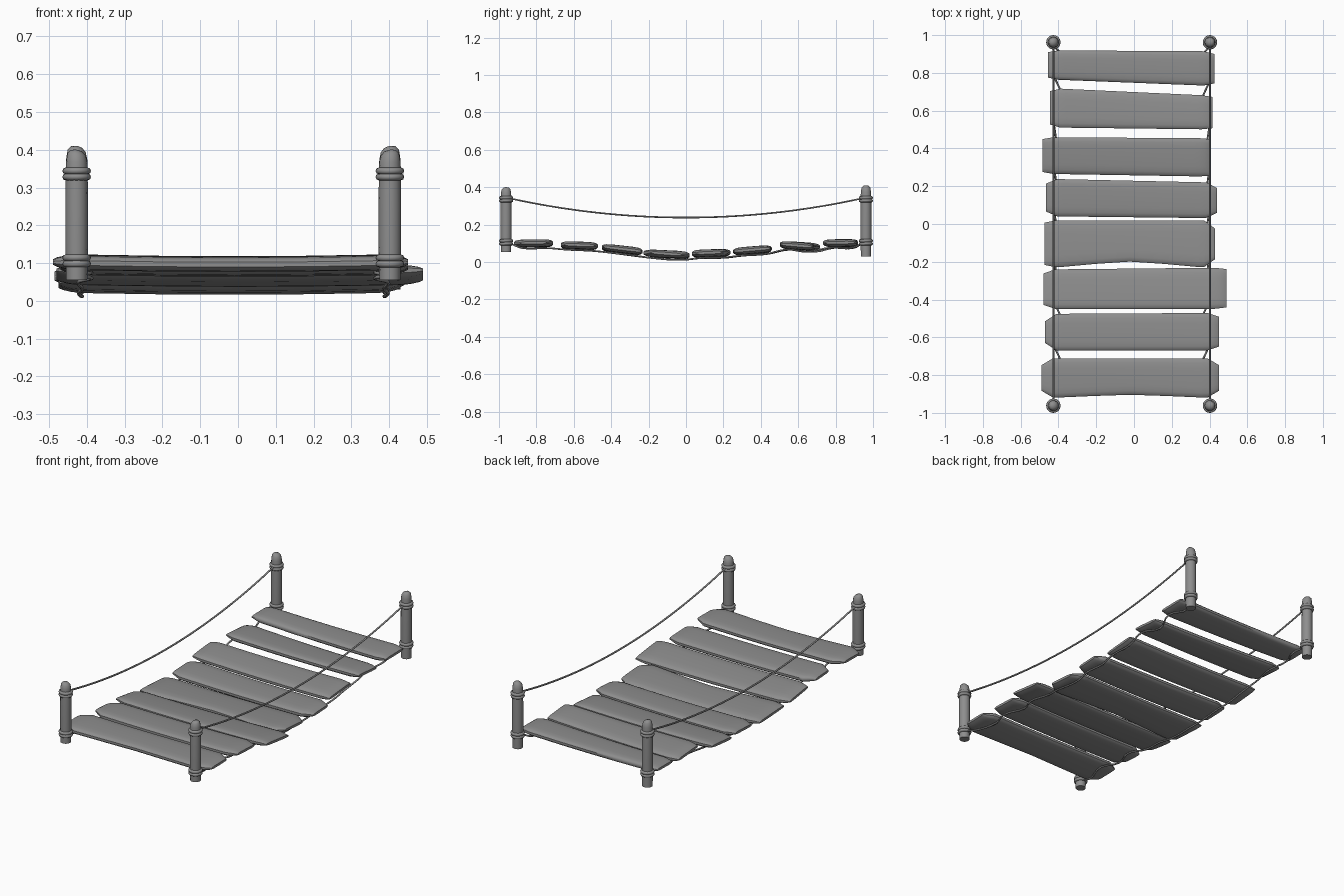
import bpy, bmesh
from math import cos, sin, pi, copysign

if "Cube" in bpy.data.objects:
    bpy.data.objects.remove(bpy.data.objects["Cube"], do_unlink=True)

grey = bpy.data.materials.new("weathered_grey")
grey.use_nodes = True
COLOUR = (0.27, 0.27, 0.27, 1)
grey.diffuse_color = COLOUR
grey.node_tree.nodes["Principled BSDF"].inputs["Base Color"].default_value = COLOUR


def finish(obj, angle=0.7):
    obj.data.materials.append(grey)
    bpy.ops.object.select_all(action="DESELECT")
    obj.select_set(True)
    bpy.context.view_layer.objects.active = obj
    bpy.ops.object.shade_smooth_by_angle(angle=angle)
    return obj


def loft(name, sections):
    """Skin a list of closed point loops and cap both ends."""
    bm = bmesh.new()
    loops = [[bm.verts.new(p) for p in s] for s in sections]
    count = len(loops[0])
    for a, b in zip(loops, loops[1:]):
        for i in range(count):
            j = (i + 1) % count
            bm.faces.new((a[i], a[j], b[j], b[i]))
    bm.faces.new(loops[0])
    bm.faces.new(loops[-1])
    bmesh.ops.recalc_face_normals(bm, faces=bm.faces)
    mesh = bpy.data.meshes.new(name)
    bm.to_mesh(mesh)
    bm.free()
    obj = bpy.data.objects.new(name, mesh)
    bpy.context.collection.objects.link(obj)
    return finish(obj)


def rope(name, points, radius=0.005):
    curve = bpy.data.curves.new(name, "CURVE")
    curve.dimensions = "3D"
    curve.bevel_depth = radius
    curve.bevel_resolution = 1
    curve.resolution_u = 4
    curve.use_fill_caps = True
    spline = curve.splines.new("BEZIER")
    spline.bezier_points.add(len(points) - 1)
    for knot, p in zip(spline.bezier_points, points):
        knot.co = p
        knot.handle_left_type = knot.handle_right_type = "AUTO"
    obj = bpy.data.objects.new(name, curve)
    bpy.context.collection.objects.link(obj)
    bpy.ops.object.select_all(action="DESELECT")
    obj.select_set(True)
    bpy.context.view_layer.objects.active = obj
    bpy.ops.object.convert(target="MESH")
    obj = bpy.context.view_layer.objects.active
    obj.data.materials.clear()
    return finish(obj, 1.2)


def lerp(a, b, t):
    return a + (b - a) * t


def plank(name, x_ends, front, back, z, pitch, tapers, hollow):
    """Worn board: rounded section, narrowed ends and a slight sag."""
    length = x_ends[1] - x_ends[0]
    stations = [0, 0.012, 0.035, 0.065, 0.1, 0.3, 0.5, 0.7, 0.9, 0.935, 0.965, 0.988, 1]
    sections = []
    for t in stations:
        edge = min(t, 1 - t)
        taper = tapers[0] if t < 0.5 else tapers[1]
        k = min(edge / 0.065, 1)
        wide = lerp(taper, 1, k)
        thick = lerp(0.35, 1, min(edge / 0.05, 1) ** 0.6)
        bow = 4 * t * (1 - t)
        y0 = lerp(front[0], front[1], t) + hollow * bow ** 3
        y1 = lerp(back[0], back[1], t)
        half, mid = (y1 - y0) / 2, (y0 + y1) / 2
        loop = []
        for i in range(16):
            a = 2 * pi * (i + 0.5) / 16
            u = copysign(abs(cos(a)) ** 0.45, cos(a))
            v = copysign(abs(sin(a)) ** 0.7, sin(a))
            loop.append((x_ends[0] + length * t, mid + half * wide * u,
                         z + 0.003 - 0.006 * bow + pitch * u + 0.02 * thick * v))
        sections.append(loop)
    return loft(name, sections)


# Walkway boards: x ends, front edge, back edge, height, pitch, end widths, hollow
BOARDS = [
    ((-.49, .45), (-.92, -.92), (-.71, -.71), .1, .001, (.65, .65), .015),
    ((-.47, .45), (-.67, -.67), (-.475, -.47), .088, -.003, (.6, .8), 0),
    ((-.48, .49), (-.45, -.45), (-.24, -.23), .067, -.012, (.8, .93), 0),
    ((-.475, .43), (-.23, -.23), (.02, .02), .042, -.006, (.9, .65), .03),
    ((-.465, .44), (.04, .03), (.24, .22), .047, .003, (.75, .7), 0),
    ((-.485, .405), (.265, .25), (.46, .455), .063, .008, (.9, .95), 0),
    ((-.445, .415), (.51, .5), (.72, .68), .086, -.007, (.85, .93), 0),
    ((-.455, .425), (.765, .73), (.92, .915), .101, .001, (.88, .85), 0),
]
for n, row in enumerate(BOARDS, 1):
    plank(f"plank_{n}", *row)


# Corner posts with rounded tops, each bound by two double rope rings
POST_PROFILE = [(.028, 0), (.0285, .04), (.03, .1), (.03, .22), (.029, .315),
                (.028, .34), (.024, .362), (.015, .372), (.004, .375)]
SIDES = {"right": -.427, "left": .402}
ENDS = {"front": (-.962, .055, .4), "back": (.962, .03, .41)}
for side, x in SIDES.items():
    for end, (y, base, top) in ENDS.items():
        stretch = (top - base) / POST_PROFILE[-1][1]
        chop = 0.15 if side == "left" else -0.15
        sections = []
        for r, h in POST_PROFILE:
            z = base + h * stretch
            lean = chop if r < .028 and h > .35 else 0
            sections.append([(x + r * cos(a), y + r * sin(a), z + lean * r * cos(a))
                             for a in (2 * pi * i / 14 for i in range(14))])
        loft(f"{end}_{side}_post", sections)
        for level, z in (("lower", .106), ("upper", .336)):
            for part, dz in (("a", -.008), ("b", .008)):
                bpy.ops.mesh.primitive_torus_add(
                    major_radius=.029, minor_radius=.009, major_segments=20,
                    minor_segments=8, location=(x, y, z + dz),
                    rotation=(0.06 * chop, 0, 0))
                ring = bpy.context.object
                ring.name = f"{end}_{side}_{level}_ring_{part}"
                finish(ring, 1.2)

# Hanging hand ropes and the lower ropes that snake below the boards
for side, x in SIDES.items():
    rail = [(x, y, .238 + .104 * y * y / .9) for y in (i * .935 / 8 for i in range(-8, 9))]
    rope(f"{side}_hand_rope", rail)

    inward = -copysign(1, x)
    path = [(x, -.94, .1)]
    for n, (ends, front, back, z, pitch, *_) in enumerate(BOARDS):
        pick = 0 if side == "right" else 1
        y0, y1 = front[pick], back[pick]
        sway = .04 if n in (0, 1, 6, 7) else .015
        path.append((x + inward * .005, lerp(y0, y1, .2), z - pitch * .6 - .024))
        path.append((x + inward * sway, lerp(y0, y1, .85), z + pitch * .7 - .026))
    path.append((x, .94, .1))
    rope(f"{side}_lower_rope", [(px, py, max(pz, .007)) for px, py, pz in path])
